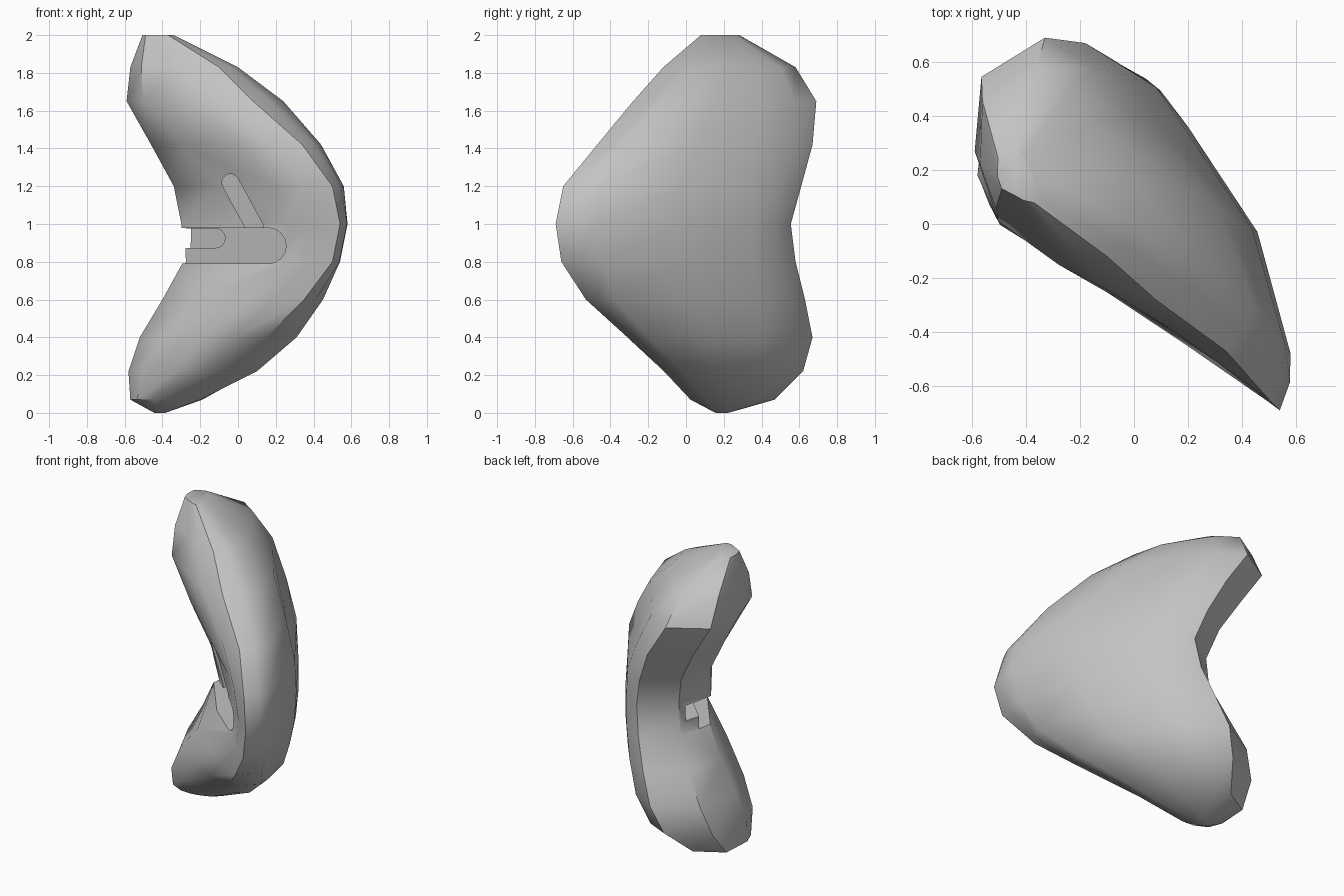
import bpy, bmesh
from math import pi, cos, sin, atan2, radians
from mathutils import Vector

cube = bpy.data.objects.get("Cube")
if cube:
    bpy.data.objects.remove(cube, do_unlink=True)

grey = bpy.data.materials.new("plain_grey")
grey.use_nodes = True
colour = (0.55, 0.55, 0.55, 1)
grey.diffuse_color = colour
grey.node_tree.nodes["Principled BSDF"].inputs["Base Color"].default_value = colour


def make_object(name, bm):
    bmesh.ops.recalc_face_normals(bm, faces=bm.faces)
    mesh = bpy.data.meshes.new(name)
    bm.to_mesh(mesh)
    bm.free()
    mesh.materials.append(grey)
    obj = bpy.data.objects.new(name, mesh)
    bpy.context.collection.objects.link(obj)
    return obj


# Lengthwise rails of the curved body, one plan position per height
heights = [.07, .22, .4, .6, .8, 1, 1.2, 1.42, 1.65, 1.83]
tip = [(-.3, .04), (-.05, -.1), (.15, -.31), (.35, -.53), (.5, -.66),
       (.54, -.69), (.5, -.65), (.34, -.47), (.08, -.28), (-.1, -.12)]
cheek = [(-.2, .1), (.1, -.02), (.31, -.2), (.45, -.38), (.54, -.45),
         (.58, -.48), (.56, -.45), (.44, -.3), (.24, -.12), (0, 0)]
outer = [(-.22, .37), (-.01, .43), (.1, .41), (.16, .39), (.2, .36),
         (.2, .36), (.19, .35), (.08, .37), (-.02, .4), (-.16, .38)]
back = [(-.38, .47), (-.27, .62), (-.2, .67), (-.12, .63), (-.05, .58),
        (-.02, .555), (-.08, .61), (-.18, .67), (-.33, .69), (-.36, .58)]
heel = [(-.57, .16), (-.58, .18), (-.52, .21), (-.4, .2), (-.29, .16),
        (-.3, .16), (-.34, .22), (-.46, .25), (-.59, .27), (-.57, .22)]
face = [(-.45, .03), (-.32, -.1), (-.18, -.2), (.05, -.34), (.25, -.41),
        (.25, -.4), (.2, -.4), (0, -.31), (-.28, -.15), (-.36, -.02)]
rails = [tip, cheek, outer, back, heel, face]


def section(level):
    """Rail points with one bulged point between each pair."""
    points = [Vector(rail[level]) for rail in rails]
    lobe = abs(heights[level] - .95)
    bulges = [.08, .08, .1, .18 + .1 * lobe, .02 + .2 * lobe, .02 + .06 * lobe]
    ring = []
    for i, a in enumerate(points):
        b = points[(i + 1) % len(points)]
        d = b - a
        ring += [a, (a + b) / 2 + Vector((d.y, -d.x)) * bulges[i]]
    return ring


def shrink(ring, centre, factor):
    c = Vector(centre)
    return [c + (p - c) * factor for p in ring]


# Body: loft of the sections, closed by small end rings
layers = [(z, section(i)) for i, z in enumerate(heights)]
layers.insert(0, (0, shrink(layers[0][1], (-.42, .18), .15)))
layers.append((2, shrink(layers[-1][1], (-.48, .16), .29)))
bm = bmesh.new()
rings = [[bm.verts.new((p.x, p.y, z)) for p in ring] for z, ring in layers]
for low, high in zip(rings, rings[1:]):
    for i in range(len(low)):
        j = (i + 1) % len(low)
        bm.faces.new((low[i], low[j], high[j], high[i]))
bm.faces.new(rings[0])
bm.faces.new(rings[-1])
body = make_object("curved_body", bm)


def groove(name, start, end, radius, floor):
    """Round-ended slot cut into the hollow face, following its slant."""
    turn = atan2(end[1] - start[1], end[0] - start[0])
    outline = []
    for (cx, cz), side in ((end, -pi / 2), (start, pi / 2)):
        for k in range(9):
            a = turn + side + pi * k / 8
            outline.append((cx + radius * cos(a), cz + radius * sin(a)))
    bm = bmesh.new()
    front, rear = ([bm.verts.new((x, y - x, z)) for x, z in outline]
                   for y in (-.6, floor))
    n = len(outline)
    for i in range(n):
        j = (i + 1) % n
        bm.faces.new((front[i], front[j], rear[j], rear[i]))
    bm.faces.new(front)
    bm.faces.new(rear)
    cutter = make_object(name, bm)
    cutter.hide_render = True
    mod = body.modifiers.new(name, 'BOOLEAN')
    mod.operation = 'DIFFERENCE'
    mod.solver = 'EXACT'
    mod.object = cutter
    bpy.context.view_layer.objects.active = body
    bpy.ops.object.modifier_apply(modifier=name)
    bpy.data.objects.remove(cutter, do_unlink=True)


# Slots in the hollow face, the heel one cut deepest
groove("level_slot", (-.5, .885), (.16, .885), .095, -.02)
groove("heel_slot", (-.5, .925), (-.12, .925), .052, .11)
groove("slanted_slot", (-.04, 1.22), (.09, .98), .045, -.05)

# Soft shading with crisp creases
bpy.ops.object.select_all(action='DESELECT')
body.select_set(True)
bpy.context.view_layer.objects.active = body
bpy.ops.object.shade_smooth_by_angle(angle=radians(40))
